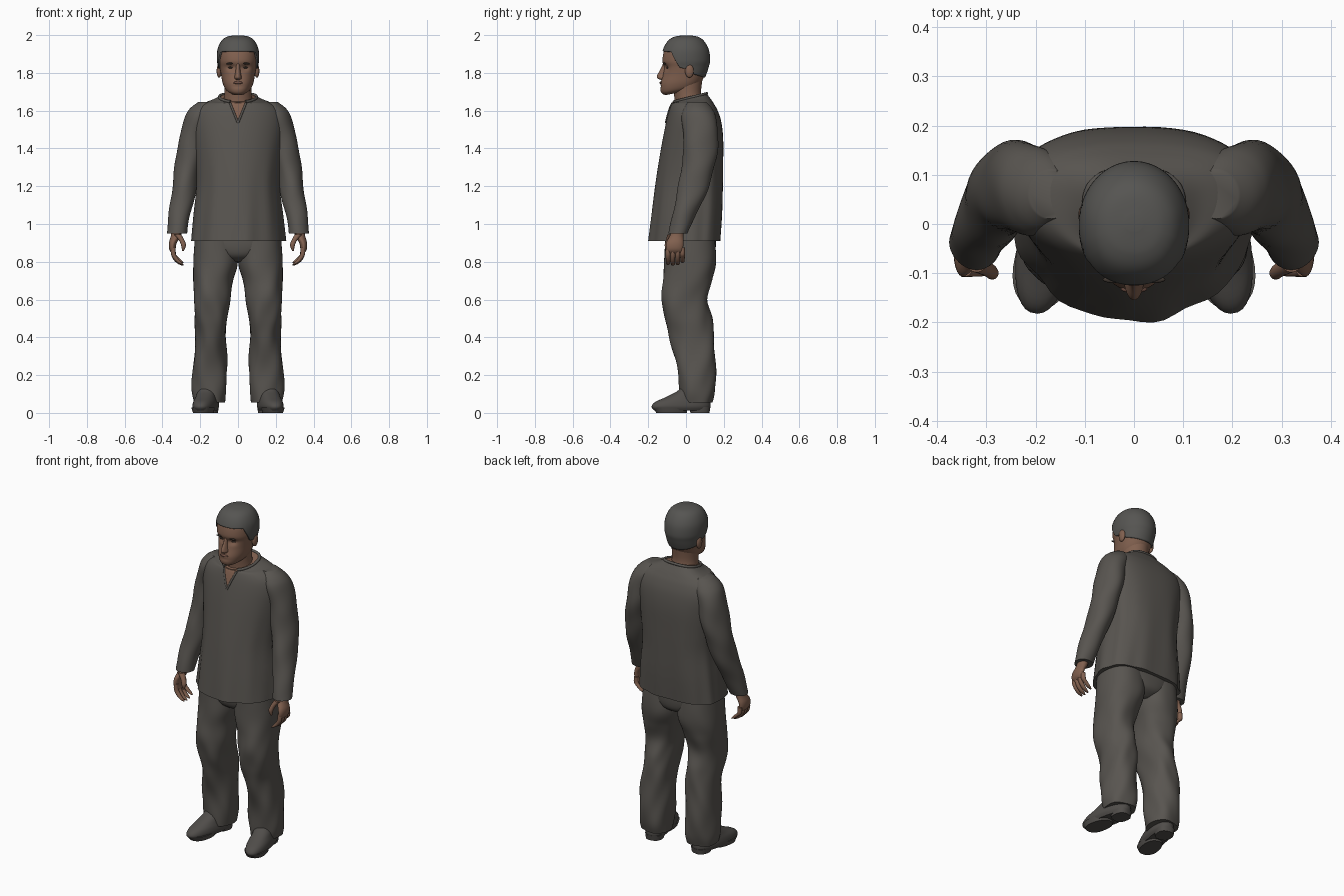
import bpy, bmesh, math
from mathutils import Vector, Matrix
from mathutils.bvhtree import BVHTree

if "Cube" in bpy.data.objects:
    bpy.data.objects.remove(bpy.data.objects["Cube"])


def material(name, rgb):
    m = bpy.data.materials.new(name)
    m.diffuse_color = (*rgb, 1)
    m.use_nodes = True
    m.node_tree.nodes["Principled BSDF"].inputs["Base Color"].default_value = m.diffuse_color
    return m


SKIN = material("skin", (0.22, 0.118, 0.078))
LIP = material("lips", (0.16, 0.08, 0.058))
SHIRT = material("shirt_cloth", (0.098, 0.090, 0.080))
TROUSER = material("trouser_cloth", (0.098, 0.090, 0.080))
HAIR = material("grey_hair", (0.092, 0.090, 0.084))
DARK = material("dark_brow", (0.05, 0.038, 0.03))
SHOE = material("shoe_leather", (0.08, 0.074, 0.068))


def finish(name, bm, mat, angle=50):
    bmesh.ops.recalc_face_normals(bm, faces=bm.faces)
    me = bpy.data.meshes.new(name)
    bm.to_mesh(me)
    bm.free()
    me.materials.append(mat)
    me.polygons.foreach_set("use_smooth", [True] * len(me.polygons))
    me.set_sharp_from_angle(angle=math.radians(angle))
    ob = bpy.data.objects.new(name, me)
    bpy.context.collection.objects.link(ob)
    return ob


def ring_at(rings, u):
    """Smoothly interpolate rings (cx, cy, z, half width, front, back, tilt)."""
    rs = [tuple(r) + (0,) * (7 - len(r)) for r in rings]
    i = min(int(u), len(rs) - 2)
    t = u - i
    a, b, c, d = rs[max(i - 1, 0)], rs[i], rs[i + 1], rs[min(i + 2, len(rs) - 1)]
    return [0.5 * (2 * q + (r - p) * t + (2 * p - 5 * q + 4 * r - s) * t * t
                   + (3 * q - p - 3 * r + s) * t ** 3) for p, q, r, s in zip(a, b, c, d)]


def surface(rings, u, a, pf, pb, fold):
    cx, cy, z, rx, f, b, tilt = ring_at(rings, u)
    co, s = math.cos(a), math.sin(a)
    e = 2 / (pb if s > 0 else pf)
    k = 1 + (fold(a, z) if fold else 0)
    x = cx + k * rx * math.copysign(abs(co) ** e, co)
    dy = k * (b if s > 0 else f) * math.copysign(abs(s) ** e, s)
    return Vector((x, cy + dy, z + tilt * dy))


def loft(name, rings, mat, n=32, k=4, side=1, pf=2, pb=2, fold=None, start=None, move=None):
    bm = bmesh.new()
    top, rows = len(rings) - 1, []
    steps = top * k
    for j in range(steps + 1):
        row = []
        for i in range(n):
            a = 2 * math.pi * (i + 0.5) / n
            u0 = start(a) if start else 0
            p = surface(rings, u0 + (top - u0) * j / steps, a, pf, pb, fold)
            if move:
                p = move @ p
            p.x *= side
            row.append(bm.verts.new(p))
        rows.append(row)
    for r, q in zip(rows, rows[1:]):
        for i in range(n):
            bm.faces.new((r[i], r[(i + 1) % n], q[(i + 1) % n], q[i]))
    if not start:
        bm.faces.new(rows[0][::-1])
    bm.faces.new(rows[-1])
    return finish(name, bm, mat)


def ellipsoid(name, loc, size, mat, rot=0):
    bm = bmesh.new()
    m = Matrix.Translation(loc) @ Matrix.Rotation(rot, 4, 'Y') @ Matrix.Diagonal((*size, 1))
    bmesh.ops.create_uvsphere(bm, u_segments=20, v_segments=12, radius=1, matrix=m)
    return finish(name, bm, mat, 180)


def tube(name, pts, r, mat):
    cu = bpy.data.curves.new(name, 'CURVE')
    cu.dimensions = '3D'
    cu.bevel_depth, cu.bevel_resolution, cu.use_fill_caps = r, 2, True
    sp = cu.splines.new('POLY')
    sp.points.add(len(pts) - 1)
    for q, p in zip(sp.points, pts):
        q.co = (*p, 1)
    cu.materials.append(mat)
    bpy.context.collection.objects.link(bpy.data.objects.new(name, cu))


# Shirt body, with an open V at the neck
torso = [(0, .03, .91, .25, .228, .15), (0, .03, 1.05, .236, .212, .16), (0, .03, 1.2, .22, .193, .165),
         (0, .04, 1.32, .225, .185, .157), (0, .05, 1.45, .238, .173, .147), (0, .06, 1.54, .245, .165, .127),
         (0, .06, 1.60, .23, .15, .108), (0, .055, 1.638, .185, .132, .092),
         (0, .045, 1.658, .13, .117, .08, .15), (0, .035, 1.672, .098, .108, .075, .25)]
shirt_fold = lambda a, z: max(0, 1.5 - z) * (.028 * math.sin(9 * a + 2 * z) + .016 * math.sin(14 * a - 5 * z))
shirt = loft("shirt_body", torso, SHIRT, 64, 5, pb=2.6, fold=shirt_fold)
shirt.data.materials.append(SKIN)
V0, SLOPE = 1.535, .4
bm = bmesh.new()
bm.from_mesh(shirt.data)
tree = BVHTree.FromBMesh(bm)
for sx in (1, -1):
    fs = [f for f in bm.faces if f.calc_center_median().y < 0 and f.calc_center_median().z > 1.5 and len(f.verts) < 9]
    geom = fs + list({e for f in fs for e in f.edges}) + list({v for f in fs for v in f.verts})
    bmesh.ops.bisect_plane(bm, geom=geom, plane_co=(0, 0, V0), plane_no=(sx, 0, -SLOPE))
for f in bm.faces:
    c = f.calc_center_median()
    in_v = c.y < 0 and abs(c.x) < SLOPE * (c.z - V0) - 1e-4
    if in_v or (len(f.verts) > 8 and c.z > 1.5):
        f.material_index = 1
bm.to_mesh(shirt.data)
bm.free()
for sx, nm in ((1, "left"), (-1, "right")):
    pts = []
    for i in range(9):
        z = V0 + .105 * i / 8
        hit = tree.ray_cast(Vector((sx * SLOPE * (z - V0), -1, z)), Vector((0, 1, 0)))[0]
        if hit:
            pts.append(hit)
    tube(nm + "_neck_opening_edge", pts, .006, SHIRT)
gap = .42
tube("collar_edge", [surface(torso, 9, -math.pi / 2 + gap + (2 * math.pi - 2 * gap) * i / 40, 2, 2.6, None)
                     for i in range(41)], .008, SHIRT)

# Neck and head
loft("neck", [(0, .02, 1.55, .085, .085, .08), (0, .015, 1.64, .077, .075, .075),
              (0, .005, 1.70, .072, .07, .075), (0, 0, 1.78, .075, .07, .09)], SKIN)
skull = [(0, -.02, 1.70, .042, .09, .05, .2), (0, -.015, 1.715, .066, .117, .07, .15),
         (0, -.01, 1.745, .081, .126, .09, .05), (0, 0, 1.79, .09, .122, .1), (0, 0, 1.83, .097, .117, .113),
         (0, 0, 1.865, .103, .125, .12), (0, 0, 1.92, .1, .115, .113), (0, 0, 1.96, .08, .09, .088),
         (0, 0, 1.983, .05, .055, .057), (0, 0, 1.991, .008, .008, .01)]
head = loft("head", skull, SKIN, 64, 6, pf=2.2)
for v in head.data.vertices:  # eye sockets and mouth crease
    x, y, z = v.co
    if y < -.05:
        v.co.y += .013 * math.exp(-((abs(x) - .038) / .02) ** 2 - ((z - 1.828) / .015) ** 2)
        v.co.y += .004 * math.exp(-(x / .03) ** 2 - ((z - 1.728) / .008) ** 2)
loft("nose", [(0, -.10, 1.85, .012, .022, .01), (0, -.10, 1.82, .013, .035, .01), (0, -.10, 1.79, .018, .052, .01),
              (0, -.10, 1.773, .022, .054, .01), (0, -.10, 1.763, .017, .035, .01)], SKIN, 20)
ellipsoid("mouth", (0, -.132, 1.748), (.027, .008, .007), LIP)

# Hair cap, growing from a hairline that dips at the sideburns and nape
LINE = [(-1, 5.85), (-.6, 5.8), (-.4, 5.0), (-.25, 3.9), (-.05, 3.7), (.1, 3.9), (.35, 3.0), (1, 2.6)]


def hairline(a):
    s = math.sin(a)
    for (s0, u0), (s1, u1) in zip(LINE, LINE[1:]):
        if s <= s1:
            return u0 + (u1 - u0) * (s - s0) / (s1 - s0)
    return LINE[-1][1]


hair_rings = [(r[0], r[1], r[2] + (.008 if r[2] > 1.95 else .003), r[3] + .009, r[4] + .007, r[5] + .008) for r in skull]
hair = loft("hair", hair_rings, HAIR, 64, 4, pf=2.2, start=hairline)
sol = hair.modifiers.new("thickness", 'SOLIDIFY')
sol.thickness, sol.offset = .012, -1

# Paired parts, modelled on +x
arm = [(.17, .06, 1.645, .04, .05, .05), (.19, .065, 1.61, .065, .075, .075), (.21, .07, 1.56, .075, .09, .09),
       (.236, .075, 1.45, .075, .09, .095), (.265, .065, 1.32, .068, .085, .09), (.285, .035, 1.18, .065, .08, .08),
       (.31, -.01, 1.05, .057, .062, .062), (.322, -.042, .95, .053, .05, .05)]
leg = [(.115, .02, .95, .112, .13, .13), (.118, .02, .80, .118, .135, .14), (.132, .01, .70, .105, .13, .128),
       (.138, 0, .60, .095, .13, .112), (.142, .01, .50, .086, .125, .125), (.143, .03, .40, .081, .115, .122),
       (.15, .05, .25, .09, .1, .105), (.152, .055, .12, .09, .092, .098), (.15, .055, .055, .082, .085, .085)]
palm = [(.323, -.04, .99, .03, .03, .03), (.328, -.048, .94, .027, .037, .035), (.345, -.055, .90, .021, .05, .042),
        (.347, -.058, .865, .017, .049, .042), (.338, -.058, .842, .01, .043, .036)]
thumb = [(.32, -.08, .945, .02, .018, .018), (.297, -.092, .912, .015, .015, .015),
         (.288, -.1, .885, .013, .013, .013), (.291, -.1, .858, .005, .005, .005)]
shoe = [(0, 0, .012, .052, .17, .12), (0, 0, .032, .062, .185, .13), (0, 0, .058, .06, .165, .13),
        (0, .02, .085, .054, .125, .11), (0, .045, .12, .05, .085, .08), (0, .05, .16, .045, .07, .07)]
front_sole = [(0, -.085, 0, .052, .075, .09), (0, -.085, .028, .06, .09, .09)]
heel = [(0, .075, 0, .047, .05, .05), (0, .075, .03, .05, .055, .055)]
sleeve_fold = lambda a, z: .025 * math.sin(3 * a + 20 * z) + .02 * math.sin(2 * a - 33 * z)
leg_fold = lambda a, z: (.035 * math.sin(3 * a + 17 * z) + .025 * math.sin(5 * a - 26 * z)) * min(1, max(0, (.9 - z) * 3))
toe_out = Matrix.Translation((.168, 0, 0)) @ Matrix.Rotation(math.radians(11), 4, 'Z')

for side, nm in ((1, "left_"), (-1, "right_")):
    loft(nm + "sleeve", arm, SHIRT, 40, 6, side, fold=sleeve_fold)
    loft(nm + "trouser_leg", leg, TROUSER, 48, 6, side, 2.3, 2.3, leg_fold)
    loft(nm + "palm", palm, SKIN, 24, 4, side)
    loft(nm + "thumb", thumb, SKIN, 14, 3, side)
    for i in range(4):
        y, up = -.095 + .0255 * i, (.004, 0, .003, .014)[i]
        finger = [(.343, y, .875, .013, .012, .012), (.342, y, .84, .013, .013, .013),
                  (.326, y, .808 + up, .014, .012, .012), (.306, y, .789 + up, .012, .011, .011),
                  (.292, y, .78 + up, .005, .005, .005)]
        loft(nm + "finger_%d" % (i + 1), finger, SKIN, 14, 3, side)
    loft(nm + "shoe", shoe, SHOE, 36, 4, side, 2.3, 2.3, move=toe_out)
    loft(nm + "front_sole", front_sole, SHOE, 28, 1, side, 2.3, 2.3, move=toe_out)
    loft(nm + "shoe_heel", heel, SHOE, 24, 1, side, 2.5, 2.5, move=toe_out)
    ellipsoid(nm + "ear", (side * .1, .018, 1.81), (.013, .023, .036), SKIN)
    ellipsoid(nm + "eyebrow", (side * .04, -.113, 1.85), (.024, .007, .005), DARK, side * .1)
    ellipsoid(nm + "eye", (side * .038, -.097, 1.828), (.014, .007, .005), DARK)

# Seat of the trousers joining the legs
loft("trouser_seat", [(0, .02, .80, .06, .07, .08), (0, .02, .83, .13, .115, .125), (0, .02, .88, .2, .13, .138),
                      (0, .02, .95, .222, .13, .138)], TROUSER, 48, pf=2.4, pb=2.4)
